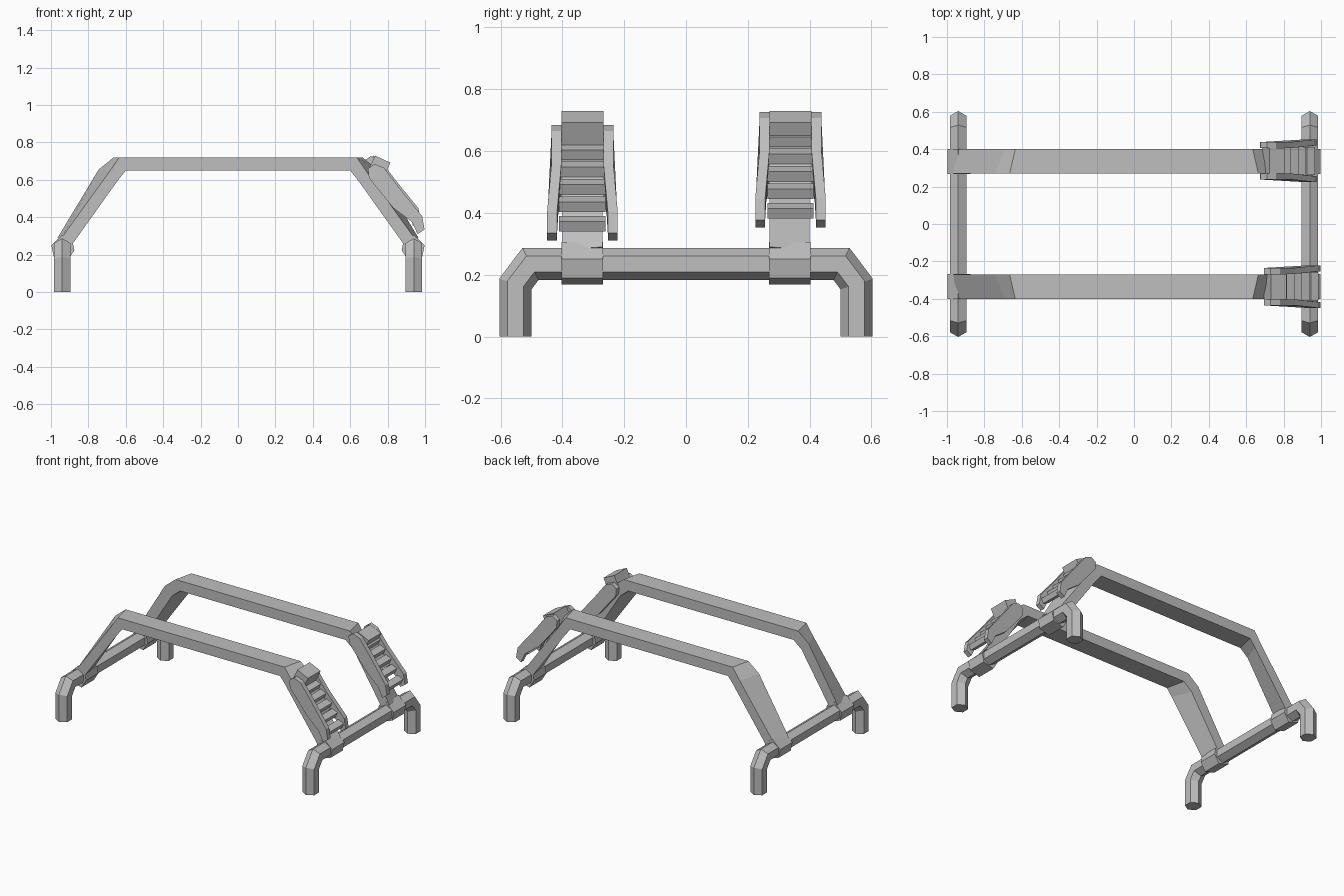
import bpy, bmesh, math
from mathutils import Vector, Matrix

cube = bpy.data.objects.get("Cube")
if cube:
    bpy.data.objects.remove(cube, do_unlink=True)

grey = bpy.data.materials.new("plain_grey")
grey.use_nodes = True
COLOUR = (0.52, 0.52, 0.52, 1)
grey.diffuse_color = COLOUR
grey.node_tree.nodes["Principled BSDF"].inputs["Base Color"].default_value = COLOUR


def finish(name, bm):
    bmesh.ops.recalc_face_normals(bm, faces=bm.faces)
    mesh = bpy.data.meshes.new(name)
    bm.to_mesh(mesh)
    bm.free()
    mesh.materials.append(grey)
    obj = bpy.data.objects.new(name, mesh)
    bpy.context.collection.objects.link(obj)
    return obj


def loft(name, rings):
    """Skin a row of equal rings and cap both ends."""
    bm = bmesh.new()
    rows = [[bm.verts.new(p) for p in ring] for ring in rings]
    n = len(rows[0])
    for a, b in zip(rows, rows[1:]):
        for i in range(n):
            j = (i + 1) % n
            bm.faces.new((a[i], a[j], b[j], b[i]))
    bm.faces.new(rows[0])
    bm.faces.new(rows[-1])
    return finish(name, bm)


def box(name, centre, size, angle):
    bm = bmesh.new()
    mat = Matrix.Translation(centre) @ Matrix.Rotation(angle, 4, 'Y') @ Matrix.Diagonal((*size, 1))
    bmesh.ops.create_cube(bm, size=1, matrix=mat)
    return finish(name, bm)


# Hexagonal tube frames that bend down into legs at both ends
def tube_frame(name, x):
    half = [(0.552, 0), (0.552, 0.17), (0.503, 0.235)]
    path = [Vector((0, -y, z)) for y, z in half] + [Vector((0, y, z)) for y, z in reversed(half)]
    rings = []
    for i, p in enumerate(path):
        before = (p - path[max(i - 1, 0)]).normalized()
        after = (path[min(i + 1, len(path) - 1)] - p).normalized()
        tangent = (before + after).normalized()
        side = Vector((0, -tangent.z, tangent.y))
        stretch = 1 / max(tangent.dot(after), tangent.dot(before))
        rings.append([p + Vector((x, 0, 0)) + side * (0.052 * stretch * math.cos(k * math.pi / 3))
                      + Vector((0.052 * math.sin(k * math.pi / 3), 0, 0)) for k in range(6)])
    loft(name, rings)


# Flat strap bent over both frames, its sloping ends slightly twisted
INNER_EDGE = [((0.965, 0.29), (0.91, 0.25)), ((0.745, 0.655), (0.69, 0.60)), ((0.665, 0.72), (0.63, 0.65))]
OUTER_EDGE = [((0.95, 0.28), (0.89, 0.25)), ((0.69, 0.64), (0.64, 0.60)), ((0.635, 0.72), (0.60, 0.65))]


def strap(name, side):
    ends = []
    for (ao, ai), (bo, bi) in zip(INNER_EDGE, OUTER_EDGE):
        ends.append([(ao[0], side * 0.27, ao[1]), (bo[0], side * 0.4, bo[1]),
                     (bi[0], side * 0.4, bi[1]), (ai[0], side * 0.27, ai[1])])
    mirrored = [[(-x, y, z) for x, y, z in ring] for ring in reversed(ends)]
    loft(name, ends + mirrored)


# Six-sided strap loop wrapped around the tube
def strap_loop(name, sx, side):
    shape = [(0.875, 0.225), (0.885, 0.27), (0.94, 0.305), (0.998, 0.25), (0.985, 0.19), (0.91, 0.168)]
    loft(name, [[(sx * x, side * y, z) for x, z in shape] for y in (0.268, 0.402)])


# Ratchet buckle: two paddle plates, a head block and cross rungs
PLATE = [(0.70, 0.61), (0.695, 0.66), (0.73, 0.685), (0.78, 0.665), (0.86, 0.56), (0.985, 0.405),
         (0.997, 0.335), (0.96, 0.31), (0.93, 0.375), (0.83, 0.45)]


def buckle(label, yc, dx, dz):
    for word, s in (("near", -1), ("far", 1)):
        def layer(y):
            return [(x + dx, yc + s * (y + (0.014 if z < 0.42 else 0)), z + dz) for x, z in PLATE]
        loft(f"{label}_buckle_{word}_plate", [layer(0.068), layer(0.1)])
    slope = math.radians(53)
    box(f"{label}_buckle_head", (0.755 + dx * 0.5, yc, 0.67), (0.09, 0.136, 0.09), math.radians(25))
    for i, t in enumerate((0.18, 0.36, 0.55, 0.74, 0.95)):
        at = (0.75 + 0.22 * t + dx, yc, 0.65 - 0.30 * t + dz)
        box(f"{label}_buckle_rung_{i + 1}", at, (0.045, 0.15, 0.035), slope - 0.5)
    # Thin back plate joining the sides below the rungs
    box(f"{label}_buckle_bed", (0.815 + dx, yc, 0.53 + dz), (0.22, 0.14, 0.02), slope)


for word, sx in (("right", -1), ("left", 1)):
    tube_frame(f"{word}_tube_frame", sx * 0.94)
for word, side in (("front", -1), ("back", 1)):
    strap(f"{word}_strap", side)
    for end, sx in (("right", -1), ("left", 1)):
        strap_loop(f"{word}_{end}_strap_loop", sx, side)
buckle("front", -0.335, 0, 0)
buckle("back", 0.338, -0.02, 0.042)
